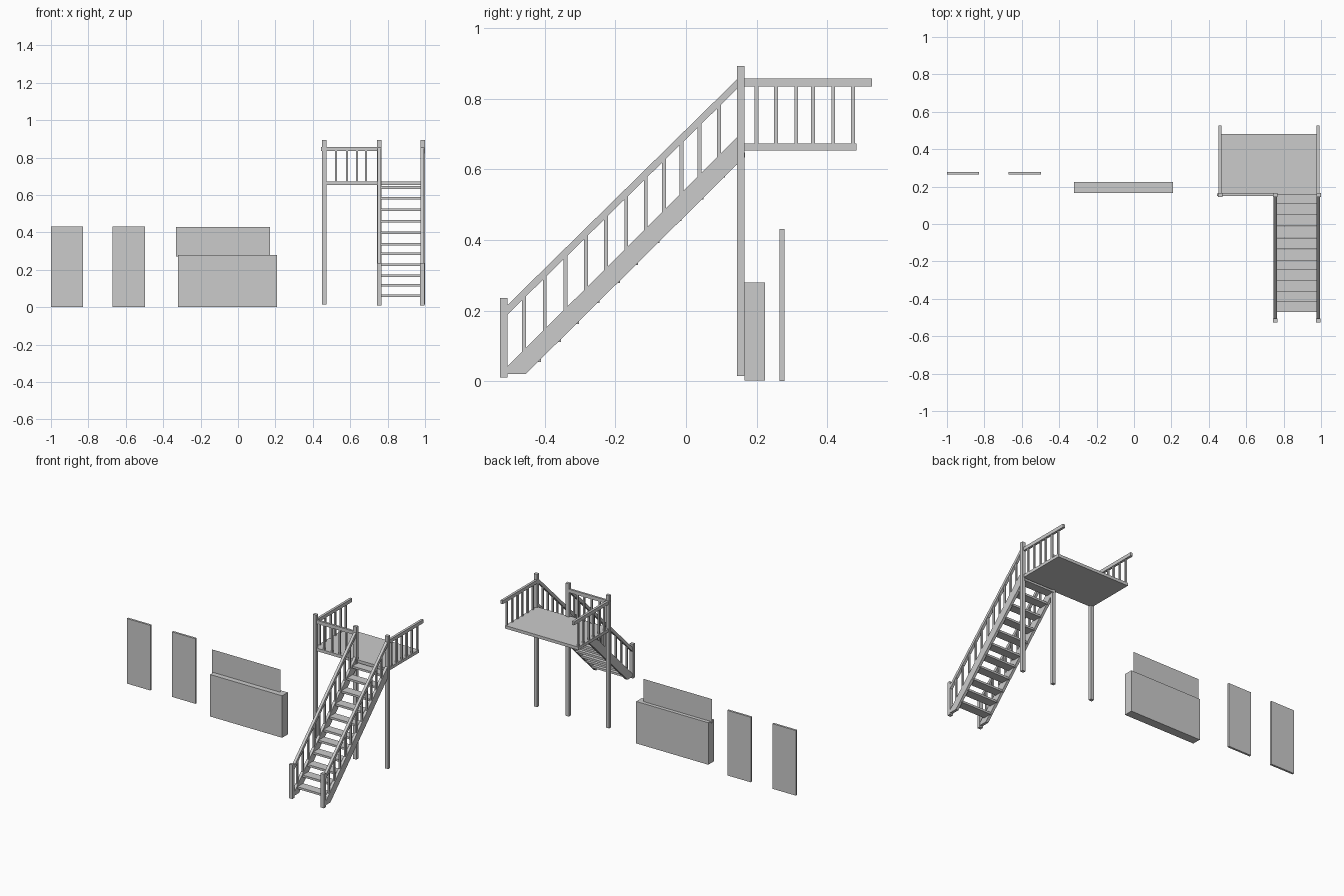
import bpy

if "Cube" in bpy.data.objects:
    bpy.data.objects.remove(bpy.data.objects["Cube"])


def box(name, x0, x1, y0, y1, z0, z1):
    bpy.ops.mesh.primitive_cube_add(size=1)
    o = bpy.context.object
    o.name = name
    o.location = ((x0 + x1) / 2, (y0 + y1) / 2, (z0 + z1) / 2)
    o.scale = (x1 - x0, y1 - y0, z1 - z0)
    bpy.ops.object.transform_apply(location=True, rotation=False, scale=True)
    return o


def side_profile(name, pts, x0, x1):
    """Extrude a (y, z) outline between two x positions."""
    n = len(pts)
    verts = [(x, y, z) for x in (x0, x1) for y, z in pts]
    faces = [tuple(range(n))[::-1], tuple(range(n, 2 * n))]
    faces += [(i, (i + 1) % n, (i + 1) % n + n, i + n) for i in range(n)]
    me = bpy.data.meshes.new(name)
    me.from_pydata(verts, [], faces)
    o = bpy.data.objects.new(name, me)
    bpy.context.collection.objects.link(o)
    return o


def rail_top(y):
    return 0.854 + 0.983 * (y - 0.144)


def stringer_top(y):
    return 0.69 + 0.998 * (y - 0.144)


STAIR_X = {"left": 0.755, "right": 0.986}
BALUSTER_Y = (-0.459, -0.4, -0.341, -0.283, -0.226, -0.169,
              -0.114, -0.062, -0.013, 0.038, 0.093)
TREAD_Z = (0.062, 0.118, 0.169, 0.228, 0.285, 0.336,
           0.398, 0.46, 0.522, 0.583, 0.64)
DECK_TOP, DECK_BOTTOM = 0.673, 0.653

# Tall posts under the front edge of the landing
for name, x in (("outer", 0.46), ("middle", 0.755), ("right", 0.988)):
    box(name + "_tall_post", x - 0.012, x + 0.012, 0.144, 0.165, 0.014, 0.893)

# Stair sides: newel post, stringer, sloping handrail, balusters
for side, x in STAIR_X.items():
    box(side + "_newel_post", x - 0.012, x + 0.012, -0.527, -0.506, 0.01, 0.236)
    side_profile(side + "_stringer",
                 [(-0.527, 0.021), (-0.453, 0.021), (0.15, 0.619),
                  (0.15, stringer_top(0.15)), (-0.527, stringer_top(-0.527))],
                 x - 0.009, x + 0.009)
    ya, yb = -0.51, 0.15
    side_profile(side + "_stair_handrail",
                 [(ya, rail_top(ya) - 0.027), (yb, rail_top(yb) - 0.027),
                  (yb, rail_top(yb)), (ya, rail_top(ya))],
                 x - 0.009, x + 0.009)
    for i, y in enumerate(BALUSTER_Y):
        a, b = y - 0.0055, y + 0.0055
        side_profile(f"{side}_stair_baluster_{i + 1}",
                     [(a, stringer_top(a) - 0.004), (b, stringer_top(b) - 0.004),
                      (b, rail_top(b) - 0.024), (a, rail_top(a) - 0.024)],
                     x - 0.0055, x + 0.0055)

# Open treads
for i, z in enumerate(TREAD_Z):
    y = z - 0.532
    box(f"tread_{i + 1}", 0.758, 0.984, y, y + 0.0595, z - 0.007, z + 0.007)

# Landing deck
box("landing_deck", 0.452, 0.988, 0.154, 0.482, DECK_BOTTOM, DECK_TOP)

# Landing side railings
for side, x in (("outer", 0.46), ("right", 0.983)):
    box(side + "_landing_handrail", x - 0.008, x + 0.008, 0.16, 0.527, 0.834, 0.857)
    for i, y in enumerate((0.2, 0.255, 0.312, 0.36, 0.417, 0.473)):
        box(f"{side}_landing_baluster_{i + 1}", x - 0.0055, x + 0.0055,
            y - 0.0055, y + 0.0055, DECK_TOP - 0.003, 0.837)

# Landing front railing
box("front_landing_handrail", 0.445, 0.75, 0.149, 0.163, 0.834, 0.857)
box("front_landing_lower_rail", 0.45, 0.75, 0.149, 0.163, DECK_BOTTOM, DECK_TOP)
for i, x in enumerate((0.524, 0.583, 0.636, 0.684)):
    box(f"front_landing_baluster_{i + 1}", x - 0.0055, x + 0.0055,
        0.1505, 0.1615, DECK_TOP - 0.003, 0.837)

# Low wall block with a thin sheet standing behind its front face
box("low_wall", -0.32, 0.208, 0.165, 0.224, 0.002, 0.28)
me = bpy.data.meshes.new("thin_sheet")
me.from_pydata([(-0.332, 0.2, 0.272), (0.172, 0.2, 0.272),
                (0.172, 0.2, 0.43), (-0.332, 0.2, 0.43)], [], [(0, 1, 2, 3)])
bpy.context.collection.objects.link(bpy.data.objects.new("thin_sheet", me))

# Two door panels
box("door_panel_left", -1.0, -0.828, 0.265, 0.279, 0, 0.431)
box("door_panel_right", -0.67, -0.498, 0.265, 0.279, 0, 0.431)
